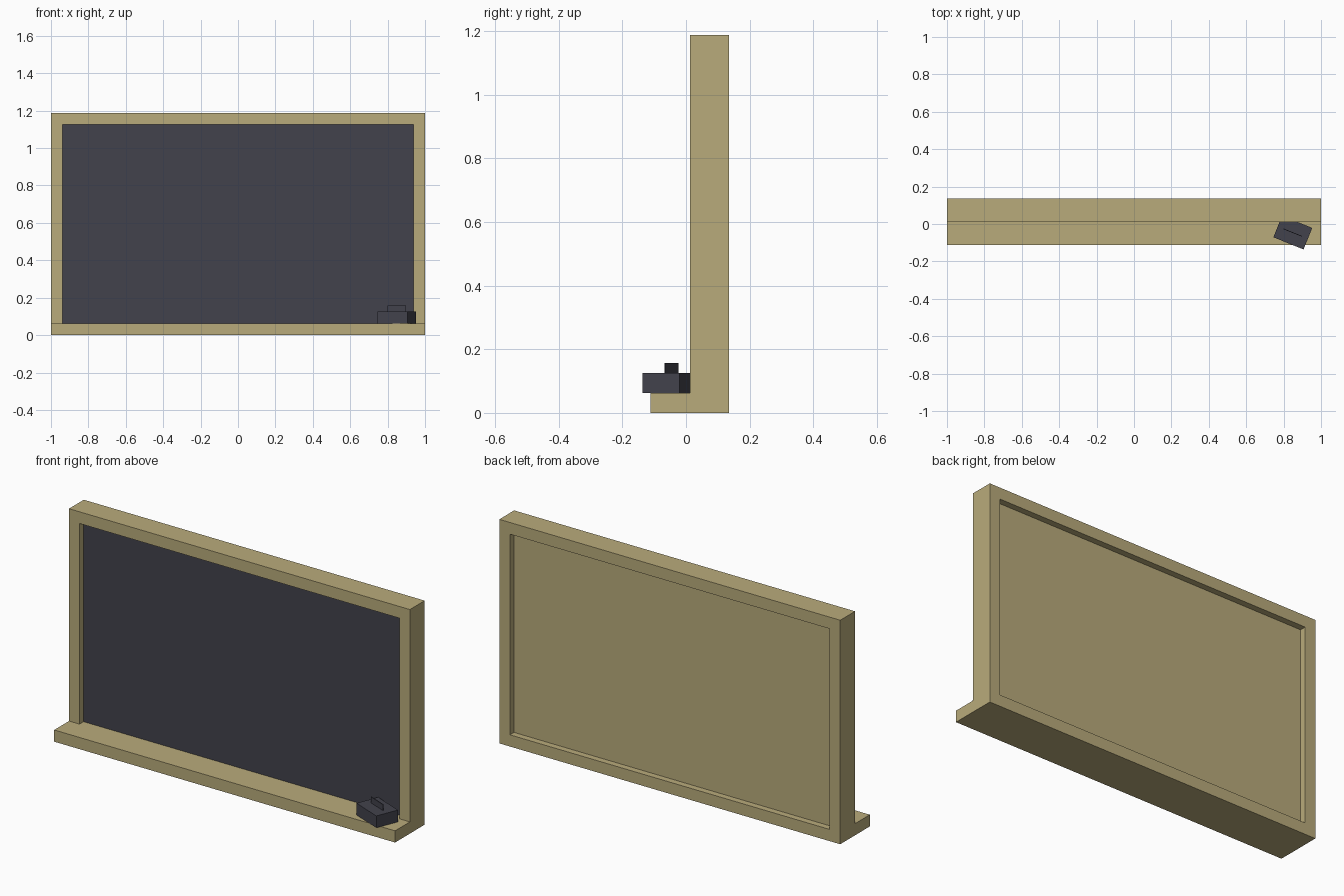
import bpy
import bmesh
import math
from mathutils import Matrix, Vector

cube = bpy.data.objects.get("Cube")
if cube:
    bpy.data.objects.remove(cube, do_unlink=True)


def linear(c):
    c /= 255
    return c / 12.92 if c <= 0.04045 else ((c + 0.055) / 1.055) ** 2.4


def material(name, rgb):
    colour = (*[linear(c) for c in rgb], 1)
    mat = bpy.data.materials.new(name)
    mat.use_nodes = True
    mat.diffuse_color = colour
    bsdf = mat.node_tree.nodes["Principled BSDF"]
    bsdf.inputs["Base Color"].default_value = colour
    bsdf.inputs["Roughness"].default_value = 0.9
    return mat


wood = material("pale wood", (185, 171, 123))
slate = material("dark slate", (66, 66, 76))


def box_mesh(low, high):
    low, high = Vector(low), Vector(high)
    bm = bmesh.new()
    bmesh.ops.create_cube(bm, size=1)
    bmesh.ops.scale(bm, vec=high - low, verts=bm.verts)
    bmesh.ops.translate(bm, vec=(low + high) / 2, verts=bm.verts)
    return bm


def finish(bm, name, *mats):
    bm.normal_update()
    mesh = bpy.data.meshes.new(name)
    bm.to_mesh(mesh)
    bm.free()
    for mat in mats:
        mesh.materials.append(mat)
    obj = bpy.data.objects.new(name, mesh)
    bpy.context.collection.objects.link(obj)
    return obj


BORDER = 0.062   # width of the frame bars and height of the tray
RECESS = 0.034   # depth of the panel behind the frame, on both sides
FRONT, BACK, TOP = 0.012, 0.136, 1.188

# Framed board: the front and back faces are inset, then sunk
bm = box_mesh((-1, FRONT, 0), (1, BACK, TOP))
bm.normal_update()
for side in (-1, 1):
    panel = max(bm.faces, key=lambda f: f.normal.y * side)
    bmesh.ops.inset_region(bm, faces=[panel], thickness=BORDER, use_even_offset=True)
    rim = bmesh.ops.extrude_discrete_faces(bm, faces=[panel])["faces"][0]
    bmesh.ops.translate(bm, vec=(0, -side * RECESS, 0), verts=rim.verts)
    rim.material_index = 1 if side < 0 else 0   # writing surface in front
    bm.normal_update()
finish(bm, "framed_board", wood, slate)

# Chalk tray
finish(box_mesh((-1, -0.112, 0), (1, FRONT, BORDER)), "chalk_tray", wood)

# Eraser block with a thin upright grip, turned on the tray
turn = Matrix.Translation((0.849, -0.046, BORDER)) @ Matrix.Rotation(math.radians(-22), 4, "Z")
block = finish(box_mesh((-0.087, -0.062, 0), (0.087, 0.062, 0.063)), "eraser_block", slate)
grip = finish(box_mesh((-0.053, -0.002, 0.063), (0.053, 0.002, 0.095)), "eraser_grip", slate)
for part in (block, grip):
    part.matrix_world = turn
